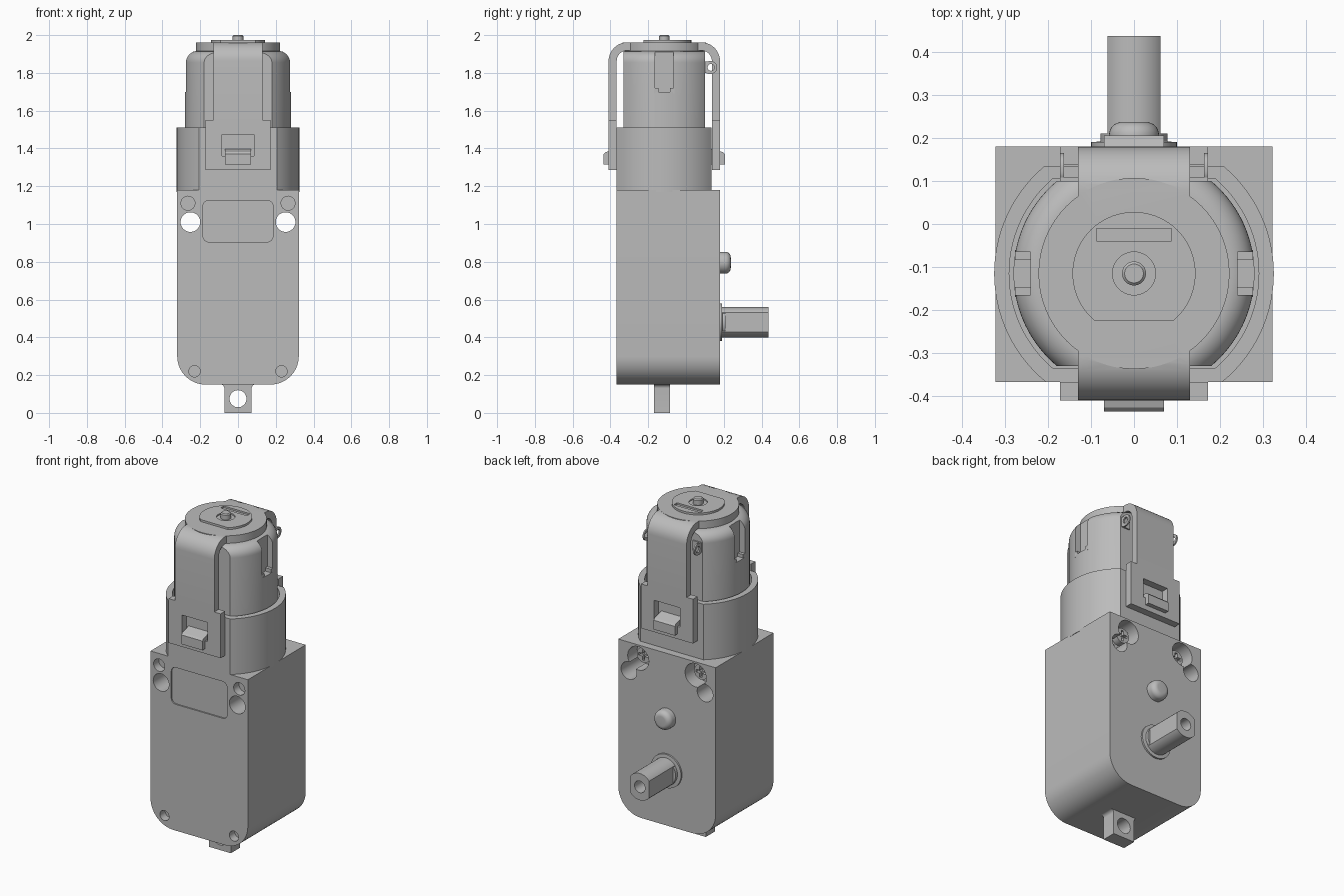
import bpy, bmesh
from math import sin, cos, asin, pi, radians

if "Cube" in bpy.data.objects:
    bpy.data.objects.remove(bpy.data.objects["Cube"])

grey = bpy.data.materials.new("light_grey")
grey.use_nodes = True
GREY = (0.5, 0.5, 0.5, 1)
grey.diffuse_color = GREY
grey.node_tree.nodes["Principled BSDF"].inputs["Base Color"].default_value = GREY

CY = -0.115          # motor axis in y
FRONT, BACK = -0.367, 0.18   # gearbox faces


# ---- profiles ----
def arc(cx, cy, r, a0, a1, n=10):
    return [(cx + r * cos(a0 + (a1 - a0) * i / n), cy + r * sin(a0 + (a1 - a0) * i / n))
            for i in range(n + 1)]


def circle(r, cx=0, cy=0, n=40):
    return arc(cx, cy, r, 0, 2 * pi, n)[:-1]


def rect(x0, x1, y0, y1):
    return [(x0, y0), (x1, y0), (x1, y1), (x0, y1)]


def clipped(r, lo, hi, cy=0, n=28):
    """Circle cut flat at heights lo and hi."""
    a, b = asin(max(lo / r, -1)), asin(min(hi / r, 1))
    return arc(0, cy, r, a, b, n) + arc(0, cy, r, pi - b, pi - a, n)


def rounded(x0, x1, y0, y1, r_low, r_high=0):
    def corner(x, y, sx, sy, r, a):
        return arc(x - sx * r, y - sy * r, r, a, a + pi / 2) if r else [(x, y)]
    return (corner(x1, y1, 1, 1, r_high, 0) + corner(x0, y1, -1, 1, r_high, pi / 2)
            + corner(x0, y0, -1, -1, r_low, pi) + corner(x1, y0, 1, -1, r_low, 1.5 * pi))


# ---- solids ----
def loft(name, rings, axis="z"):
    """Skin a list of (profile, height) along an axis."""
    place = {"z": lambda a, b, h: (a, b, h), "y": lambda a, b, h: (a, h, b),
             "x": lambda a, b, h: (h, a, b)}[axis]
    bm = bmesh.new()
    loops = [[bm.verts.new(place(a, b, h)) for a, b in pts] for pts, h in rings]
    for low, high in zip(loops, loops[1:]):
        for i in range(len(low)):
            bm.faces.new((low[i - 1], low[i], high[i], high[i - 1]))
    bm.faces.new(loops[0][::-1])
    bm.faces.new(loops[-1])
    bmesh.ops.remove_doubles(bm, verts=bm.verts, dist=1e-5)
    bmesh.ops.recalc_face_normals(bm, faces=bm.faces)
    me = bpy.data.meshes.new(name)
    bm.to_mesh(me)
    bm.free()
    me.materials.append(grey)
    ob = bpy.data.objects.new(name, me)
    bpy.context.collection.objects.link(ob)
    return ob


def prism(name, pts, lo, hi, axis="z"):
    return loft(name, [(pts, lo), (pts, hi)], axis)


def combine(ob, others, operation="DIFFERENCE"):
    """Boolean the helpers into the part, then remove them."""
    for other in others:
        mod = ob.modifiers.new("bool", "BOOLEAN")
        mod.operation, mod.solver, mod.object = operation, "EXACT", other
    bpy.context.view_layer.update()
    graph = bpy.context.evaluated_depsgraph_get()
    me = bpy.data.meshes.new_from_object(ob.evaluated_get(graph))
    ob.modifiers.clear()
    ob.data = me
    for other in others:
        bpy.data.objects.remove(other)
    return ob


def hole(x, z, r, lo, hi):
    return prism("cutter", circle(r, x, z), lo, hi, "y")


# ---- gearbox with holes ----
gearbox = prism("gearbox", rounded(-0.322, 0.322, 0.15, 1.18, 0.15), FRONT, BACK, "y")
cuts = [prism("cutter", rounded(-0.185, 0.185, 0.905, 1.125, 0.03, 0.03),
              FRONT - 0.1, FRONT + 0.008, "y")]
for s in (-1, 1):
    cuts += [hole(s * 0.252, 1.01, 0.052, -1, 1),
             hole(s * 0.265, 1.11, 0.037, -1, FRONT + 0.05),
             hole(s * 0.23, 0.22, 0.03, -1, FRONT + 0.05),
             hole(s * 0.19, 1.10, 0.07, BACK - 0.09, 1)]
combine(gearbox, cuts)

# ---- screws in the counterbores ----
for side, s in (("left", 1), ("right", -1)):
    x, z = s * 0.19, 1.10
    screw = prism("screw_" + side, circle(0.045, x, z, 24), BACK - 0.095, BACK - 0.05, "y")
    combine(screw, [prism("cutter", rect(x - w, x + w, z - h, z + h), BACK - 0.07, 1, "y")
                    for w, h in ((0.032, 0.008), (0.008, 0.032))])

# ---- mounting tab under the gearbox ----
tab_outline = (rect(-0.072, 0.072, 0, 0.13)[:2] + arc(0.092, 0.13, 0.02, pi, pi / 2, 6)
               + [(0.092, 0.16), (-0.092, 0.16)] + arc(-0.092, 0.13, 0.02, pi / 2, 0, 6))
tab = prism("mounting_tab", tab_outline, -0.17, -0.085, "y")
combine(tab, [hole(0, 0.075, 0.045, -1, 1)])

# ---- output shaft, flange and locating peg ----
SZ = 0.48
loft("shaft_flange", [(circle(r, 0, SZ), y) for r, y in
     ((0.1, BACK - 0.01), (0.1, 0.19), (0.078, 0.192), (0.078, 0.21))], "y")
shaft = prism("output_shaft", [(z, SZ + x) for x, z in clipped(0.08, -0.062, 0.062)],
              BACK, 0.437, "y")
# the flats of the shaft face sideways
shaft_pts = [(b, SZ + a) for a, b in clipped(0.08, -0.062, 0.062)]
bpy.data.objects.remove(shaft)
shaft = prism("output_shaft", shaft_pts, BACK, 0.437, "y")
combine(shaft, [hole(0, SZ, 0.035, 0.3, 1)])
peg = [(circle(0.058, 0, 0.795), BACK - 0.01)]
peg += [(circle(0.028 + a, 0, 0.795), 0.207 + b) for a, b in arc(0, 0, 0.03, 0, pi / 2, 8)]
loft("locating_peg", peg, "y")

# ---- motor sleeve ----
sleeve = prism("motor_sleeve", clipped(0.325, -0.252, 0.249, CY), 1.17, 1.512)
combine(sleeve, [prism("cutter", clipped(0.29, -0.22, 0.22, CY), 1.2, 1.7)])

# ---- motor can with domed shoulder and side slots ----
rings = [(0.28, 1.19)] + [(0.22 + a, 1.855 + b) for a, b in arc(0, 0, 0.06, 0, pi / 2, 10)]
motor = loft("motor_can", [(clipped(r, -0.215, 0.215, CY), z) for r, z in rings])
combine(motor, [prism("cutter", rect(*sorted((s * 0.24, s * 0.4)), CY - 0.05, CY + 0.05), 1.7, 2)
                for s in (-1, 1)])
for side, s in (("left", 1), ("right", -1)):
    for e in (-1, 1):
        prism(f"slot_lug_{side}_{'back' if e > 0 else 'front'}",
              rect(*sorted((s * 0.235, s * 0.276)), CY + e * 0.043 - 0.012, CY + e * 0.043 + 0.012),
              1.69, 1.72)

# ---- solder terminals ----
for side, s in (("left", 1), ("right", -1)):
    lug = prism("terminal_" + side, rounded(0.09, 0.165, 1.795, 1.862, 0.033, 0.033),
                *sorted((s * 0.163, s * 0.172)), "x")
    combine(lug, [prism("cutter", circle(0.018, 0.132, 1.829, 20), -1, 1, "x")])
    prism("terminal_foot_" + side, rect(*sorted((s * 0.12, s * 0.172)), 0.097, 0.108), 1.8, 1.86)

# ---- retaining strap: U band, wide latch plates and round cap ----
band = ([(BACK, 1.285)] + arc(0.08, 1.862, 0.1, 0, pi / 2) + arc(-0.31, 1.862, 0.1, pi / 2, pi)
        + [(-0.41, 1.285), (-0.367, 1.285)] + arc(-0.31, 1.862, 0.057, pi, pi / 2)
        + arc(0.08, 1.862, 0.057, pi / 2, 0) + [(0.137, 1.285)])
strap = prism("retaining_strap", band, -0.13, 0.13, "x")
combine(strap, [prism("cutter", rect(-0.172, 0.172, 1.285, 1.55), y0, y1, "y")
                for y0, y1 in ((-0.41, -0.367), (0.137, BACK))]
        + [prism("cutter", circle(0.222, 0, CY, 64), 1.917, 1.962)], "UNION")
combine(strap, [prism("cutter", rect(-0.085, 0.085, 1.36, 1.475), y0, y1, "y")
                for y0, y1 in ((-0.5, -0.36), (0.13, 0.3))])

# ---- latch hooks through the strap windows ----
for side, wall, out in (("front", -0.36, -0.436), ("back", 0.13, 0.206)):
    edge = out - (out - wall) * 0.12
    prism("latch_hook_" + side, [(wall, 1.315), (out, 1.315), (out, 1.37), (edge, 1.38),
                                 (wall, 1.4)], -0.07, 0.07, "x")

# ---- end plate and motor shaft on the cap ----
plate = prism("end_plate", clipped(0.143, -0.11, 0.143, CY), 1.955, 1.974)
combine(plate, [prism("cutter", rect(-0.087, 0.087, -0.04, -0.01), 1.964, 2.1),
                prism("cutter", circle(0.05, 0, CY), 1.966, 2.1)])
loft("motor_shaft", [(circle(r, 0, CY, 24), z) for r, z in
     ((0.028, 1.95), (0.028, 1.994), (0.022, 2.0))])

# ---- smooth curved faces, keep edges sharp ----
for ob in bpy.context.collection.objects:
    if ob.type == "MESH" and grey.name in ob.data.materials:
        ob.data.shade_smooth()
        ob.data.set_sharp_from_angle(angle=radians(30))
